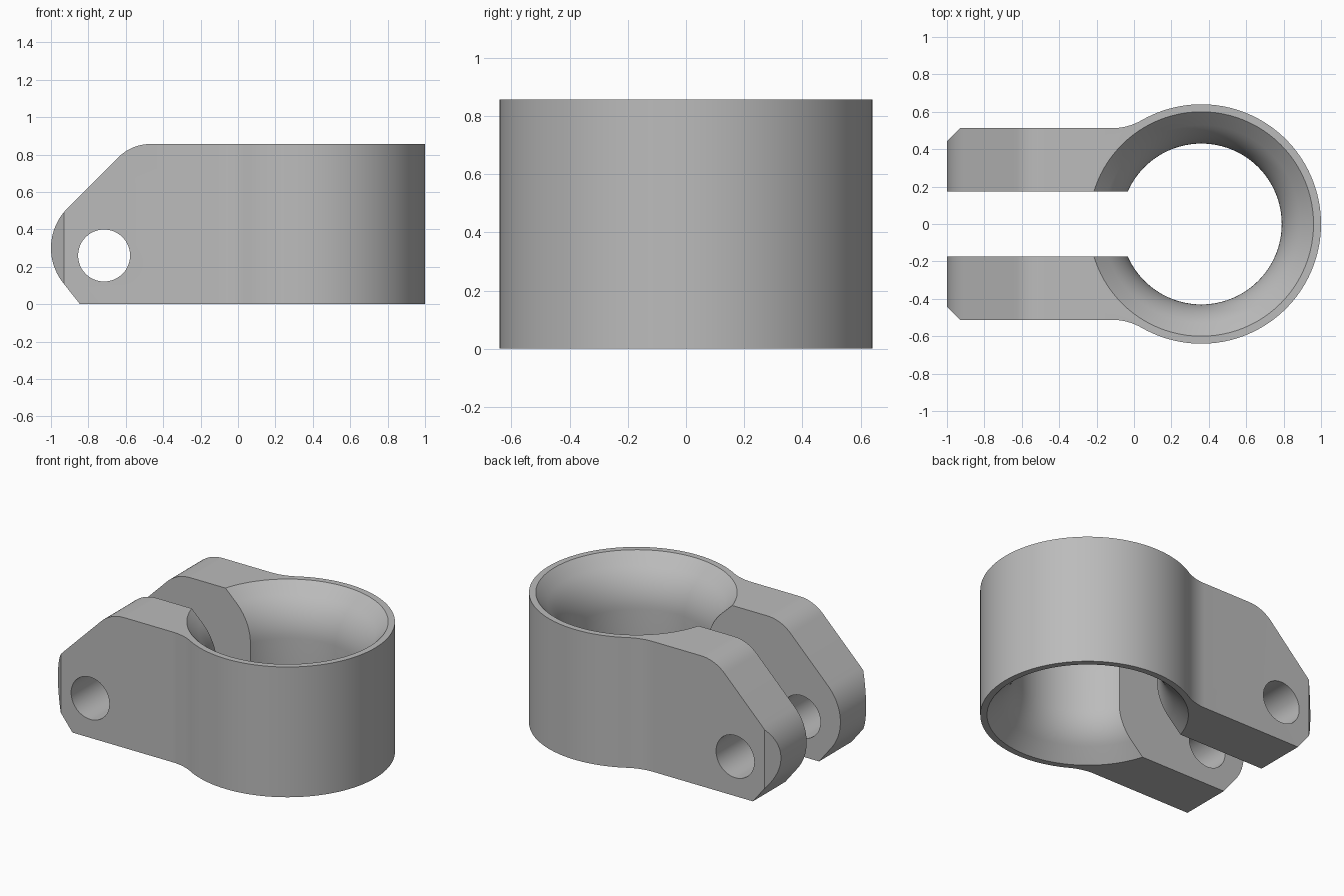
import bpy, bmesh, math
from math import sin, cos, radians, pi, tan

cube = bpy.data.objects.get("Cube")
if cube:
    bpy.data.objects.remove(cube, do_unlink=True)

HEIGHT = 0.856
RING_X, RING_R, BORE_R, MOUTH_R = 0.36, 0.64, 0.43, 0.60
ARM_Y, SLOT_Y, CHAMFER = 0.512, 0.175, 0.07


def arc(cx, cy, r, a0, a1, n):
    """Points on an arc, angles in degrees."""
    return [(cx + r * cos(radians(a0 + (a1 - a0) * i / n)),
             cy + r * sin(radians(a0 + (a1 - a0) * i / n))) for i in range(n + 1)]


def make_object(name, bm):
    bmesh.ops.recalc_face_normals(bm, faces=bm.faces)
    mesh = bpy.data.meshes.new(name)
    bm.to_mesh(mesh)
    bm.free()
    obj = bpy.data.objects.new(name, mesh)
    bpy.context.collection.objects.link(obj)
    return obj


def prism(name, points, place, vec):
    """Extrude a closed outline; place maps each 2D point into space."""
    bm = bmesh.new()
    face = bm.faces.new([bm.verts.new(place(*p)) for p in points])
    ext = bmesh.ops.extrude_face_region(bm, geom=[face])
    moved = [g for g in ext["geom"] if isinstance(g, bmesh.types.BMVert)]
    bmesh.ops.translate(bm, verts=moved, vec=vec)
    return make_object(name, bm)


def lathe(name, profile, x, steps):
    """Spin a radius/height profile into a closed solid around z."""
    bm = bmesh.new()
    rings = [[bm.verts.new((x + r * cos(2 * pi * i / steps), r * sin(2 * pi * i / steps), z))
              for i in range(steps)] for r, z in profile]
    for low, high in zip(rings, rings[1:]):
        for i in range(steps):
            j = (i + 1) % steps
            bm.faces.new((low[i], low[j], high[j], high[i]))
    bm.faces.new(rings[0])
    bm.faces.new(rings[-1])
    return make_object(name, bm)


# Plan outline: ring blended into the two arms with a concave fillet
blend_x = -0.12
dx = RING_X - blend_x
blend_r = (RING_R ** 2 - dx ** 2 - ARM_Y ** 2) / (2 * (ARM_Y - RING_R))
blend_y = ARM_Y + blend_r
theta = math.degrees(math.atan2(blend_y, -dx))
half = arc(RING_X, 0, RING_R, 0, theta, 48)
half += arc(blend_x, blend_y, blend_r, theta - 180, -90, 10)[1:]
half += [(-1 + CHAMFER, ARM_Y), (-1, ARM_Y - CHAMFER)]
outline = half + [(x, -y) for x, y in reversed(half[1:])]
clamp = prism("clamp_body", outline, lambda x, y: (x, y, 0), (0, 0, HEIGHT))

# Side profile of the arms: rounded nose, sloped top, lower chamfer
nose_x, nose_z, nose_r, top_r = -0.70, 0.30, 0.30, 0.24
corner_x = HEIGHT - (nose_z - nose_x + nose_r * math.sqrt(2))
top_x = corner_x + top_r * tan(pi / 8)
side = [(1.2, -0.1), (1.2, HEIGHT + 0.1), (top_x, HEIGHT + 0.1)]
side += arc(top_x, HEIGHT - top_r, top_r, 90, 135, 10)
side += arc(nose_x, nose_z, nose_r, 135, 220, 20)
side += [(-0.845, 0), (-0.845, -0.1)]
side_cut = prism("side_profile_cutter", side, lambda x, z: (x, -1, z), (0, 2, 0))

# Gap between the arms
gap = [(-1.2, -SLOT_Y), (RING_X, -SLOT_Y), (RING_X, SLOT_Y), (-1.2, SLOT_Y)]
gap_cut = prism("gap_cutter", gap, lambda x, y: (x, y, -0.1), (0, 0, 1.2))


# Bore flaring at both mouths through a fillet
def flare(r):
    t = r * tan(pi / 8)
    depth = MOUTH_R - BORE_R + t
    pts = [(BORE_R + r - r * cos(radians(a)), depth - r * sin(radians(a)))
           for a in [45 * i / 10 for i in range(11)]]
    return pts + [(MOUTH_R, 0), (MOUTH_R + 0.02, -0.02)]


bore = [(r, z) for r, z in reversed(flare(0.30))]
bore += [(r, HEIGHT - z) for r, z in flare(0.34)]
bore_cut = lathe("bore_cutter", bore, RING_X, 96)

# Bolt hole through both arms
hole = arc(-0.716, 0.26, 0.139, 0, 352.5, 47)
hole_cut = prism("bolt_hole_cutter", hole, lambda x, z: (x, -1, z), (0, 2, 0))

# Cut the body, then bake the result and drop the cutters
cutters = [(side_cut, 'INTERSECT'), (bore_cut, 'DIFFERENCE'),
           (gap_cut, 'DIFFERENCE'), (hole_cut, 'DIFFERENCE')]
for cutter, mode in cutters:
    cutter.hide_render = True
    mod = clamp.modifiers.new(cutter.name, 'BOOLEAN')
    mod.operation, mod.object, mod.solver = mode, cutter, 'EXACT'
bpy.context.view_layer.update()
baked = bpy.data.meshes.new_from_object(
    clamp.evaluated_get(bpy.context.evaluated_depsgraph_get()))
clamp.modifiers.clear()
clamp.data = baked
for cutter, _ in cutters:
    bpy.data.objects.remove(cutter, do_unlink=True)

# Plain grey metal
grey = bpy.data.materials.new("plain_grey")
grey.use_nodes = True
colour = (0.50, 0.50, 0.50, 1)
grey.diffuse_color = colour
grey.node_tree.nodes["Principled BSDF"].inputs["Base Color"].default_value = colour
clamp.data.materials.clear()
clamp.data.materials.append(grey)

bpy.ops.object.select_all(action='DESELECT')
clamp.select_set(True)
bpy.context.view_layer.objects.active = clamp
bpy.ops.object.shade_smooth_by_angle(angle=radians(20))
